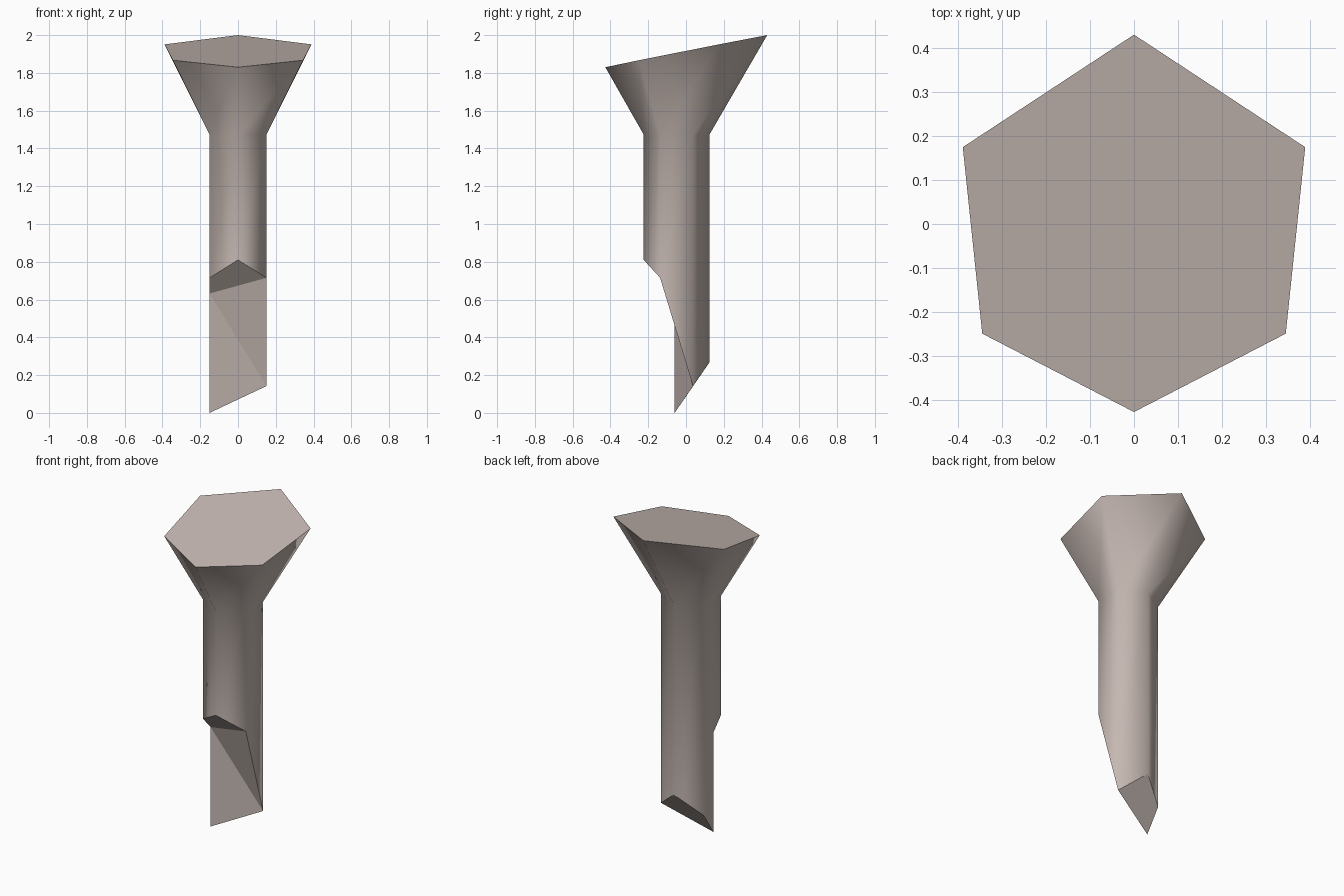
import bpy, bmesh, math

if "Cube" in bpy.data.objects:
    bpy.data.objects.remove(bpy.data.objects["Cube"])

mat = bpy.data.materials.new("warm_grey")
mat.diffuse_color = (0.56, 0.48, 0.445, 1)
mat.use_nodes = True
mat.node_tree.nodes["Principled BSDF"].inputs["Base Color"].default_value = mat.diffuse_color

bm = bmesh.new()
AXIS_Y = -0.05


def hex_ring(radii, heights):
    """Six corners, counter-clockwise from the front one."""
    ring = []
    for i in range(6):
        a = math.radians(-90 + 60 * i)
        ring.append(bm.verts.new((radii[i] * math.cos(a),
                                  AXIS_Y + radii[i] * math.sin(a), heights[i])))
    return ring


def wall(lower, upper, skip=()):
    for i in range(6):
        if i not in skip:
            j = (i + 1) % 6
            bm.faces.new((lower[i], lower[j], upper[j], upper[i])).smooth = True


# Ring corners: front, front right, back right, back, back left, front left
R = 0.174
foot = hex_ring([R] * 6, [0.81, 0.715, 0.142, 0.267, 0.142, 0.715])
neck = hex_ring([R] * 6, [1.473] * 6)
top = hex_ring([0.377, 0.398, 0.449, 0.48, 0.449, 0.398],
               [1.83, 1.867, 1.951, 2.0, 1.951, 1.867])

# Extra corners where the notch cuts the left wall
x = foot[5].co.x
notch = bm.verts.new((x, -0.06, 0.632))
tip = bm.verts.new((x, -0.06, 0.0))

# Shaft and flared head
wall(foot, neck, skip=(4,))
wall(neck, top)
bm.faces.new((foot[4], tip, notch, foot[5], neck[5], neck[4])).smooth = True

# Flat cuts: slanted top, notch shoulder, twisted notch face, slanted foot
flat = [
    bm.faces.new(top),
    bm.faces.new((foot[0], foot[5], notch, foot[1])),
    bm.faces.new((notch, foot[2], foot[1])),
    bm.faces.new((notch, tip, foot[2])),
    bm.faces.new((tip, foot[4], foot[3], foot[2])),
]
for f in flat:
    for e in f.edges:
        e.smooth = False

bmesh.ops.recalc_face_normals(bm, faces=bm.faces)
# Triangulate only the concave left wall
bmesh.ops.triangulate(bm, faces=[f for f in bm.faces if f.smooth and len(f.verts) > 4])

mesh = bpy.data.meshes.new("flared_spike")
bm.to_mesh(mesh)
bm.free()
mesh.materials.append(mat)
obj = bpy.data.objects.new("flared_spike", mesh)
bpy.context.collection.objects.link(obj)
